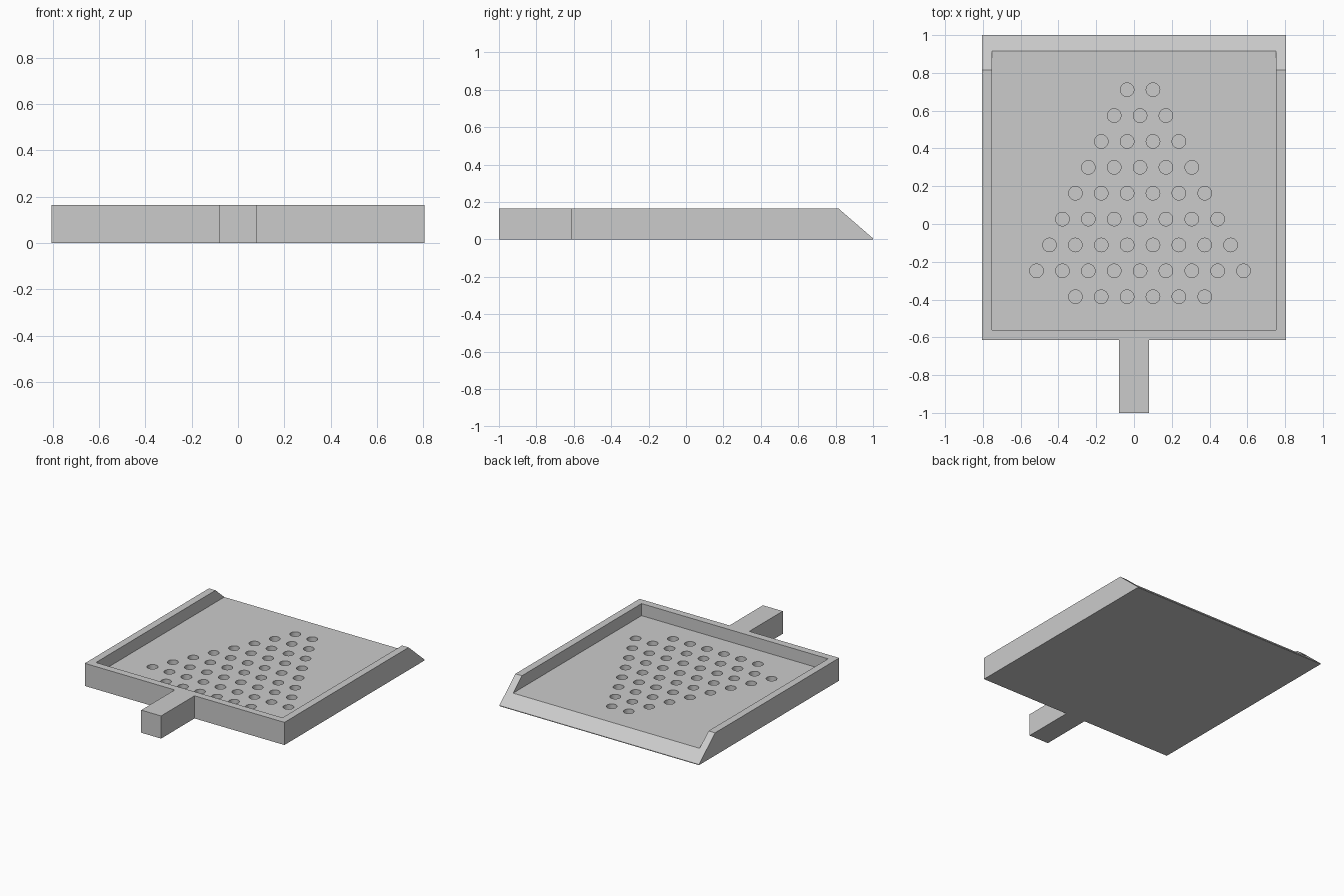
import bpy
import bmesh
from mathutils import Vector, Matrix

cube = bpy.data.objects.get("Cube")
if cube:
    bpy.data.objects.remove(cube, do_unlink=True)

HALF_W, FRONT, BACK, TOP = 0.805, -0.615, 1.0, 0.165
HANDLE_W, WALL, FLOOR = 0.08, 0.053, 0.077
SLOPE_Y, LIP_Z = 0.815, 0.005
HOLE_R, HOLE_DEPTH, PITCH = 0.036, 0.05, 0.137

grey = bpy.data.materials.new("plain_grey")
grey.use_nodes = True
colour = (0.6, 0.6, 0.6, 1)
grey.diffuse_color = colour
grey.node_tree.nodes["Principled BSDF"].inputs["Base Color"].default_value = colour


def make_object(name, bm):
    bmesh.ops.recalc_face_normals(bm, faces=bm.faces)
    mesh = bpy.data.meshes.new(name)
    bm.to_mesh(mesh)
    bm.free()
    mesh.materials.append(grey)
    obj = bpy.data.objects.new(name, mesh)
    bpy.context.collection.objects.link(obj)
    return obj


def cut(target, cutter):
    mod = target.modifiers.new(cutter.name, "BOOLEAN")
    mod.operation = "DIFFERENCE"
    mod.solver = "EXACT"
    mod.object = cutter
    cutter.hide_render = True
    bpy.context.view_layer.objects.active = target
    bpy.ops.object.modifier_apply(modifier=mod.name)
    bpy.data.objects.remove(cutter, do_unlink=True)


# Tray body and handle: one plan outline, mirrored and extruded
bm = bmesh.new()
right_side = [(HANDLE_W, -1), (HANDLE_W, FRONT), (HALF_W, FRONT), (HALF_W, BACK)]
outline = right_side + [(-x, y) for x, y in reversed(right_side)]
base = bm.faces.new([bm.verts.new((x, y, 0)) for x, y in outline])
extruded = bmesh.ops.extrude_face_region(bm, geom=[base], use_keep_orig=True)
top_verts = [g for g in extruded["geom"] if isinstance(g, bmesh.types.BMVert)]
bmesh.ops.translate(bm, verts=top_verts, vec=(0, 0, TOP))

# Sloped back lip
normal = Vector((0, TOP - LIP_Z, BACK - SLOPE_Y)).normalized()
geom = bm.verts[:] + bm.edges[:] + bm.faces[:]
sliced = bmesh.ops.bisect_plane(bm, geom=geom, plane_co=(0, SLOPE_Y, TOP),
                                plane_no=normal, clear_outer=True)
rim = [g for g in sliced["geom_cut"] if isinstance(g, bmesh.types.BMEdge)]
bmesh.ops.holes_fill(bm, edges=[e for e in bm.edges if e.is_boundary] or rim, sides=0)
tray = make_object("tray_with_handle", bm)

# Recessed floor, open through the sloped lip
bm = bmesh.new()
y0, y1, z1 = FRONT + WALL, BACK + 0.1, TOP + 0.1
size = (2 * (HALF_W - WALL), y1 - y0, z1 - FLOOR)
centre = Vector((0, (y0 + y1) / 2, (FLOOR + z1) / 2))
bmesh.ops.create_cube(bm, size=1,
                      matrix=Matrix.Translation(centre) @ Matrix.Diagonal((*size, 1)))
cut(tray, make_object("floor_cutter", bm))

# Triangular field of blind round holes, with a shorter front row
bm = bmesh.new()
depth = HOLE_DEPTH + 0.02
for row, count in enumerate([2, 3, 4, 5, 6, 7, 8, 9, 6]):
    for i in range(count):
        x = 0.032 + (i - (count - 1) / 2) * PITCH
        spot = (x, 0.711 - row * PITCH, FLOOR - HOLE_DEPTH + depth / 2)
        bmesh.ops.create_cone(bm, cap_ends=True, segments=32, radius1=HOLE_R,
                              radius2=HOLE_R, depth=depth,
                              matrix=Matrix.Translation(spot))
cut(tray, make_object("hole_cutter", bm))

# Smooth hole walls, crisp edges elsewhere
bpy.ops.object.select_all(action="DESELECT")
tray.select_set(True)
bpy.context.view_layer.objects.active = tray
bpy.ops.object.shade_smooth_by_angle()
